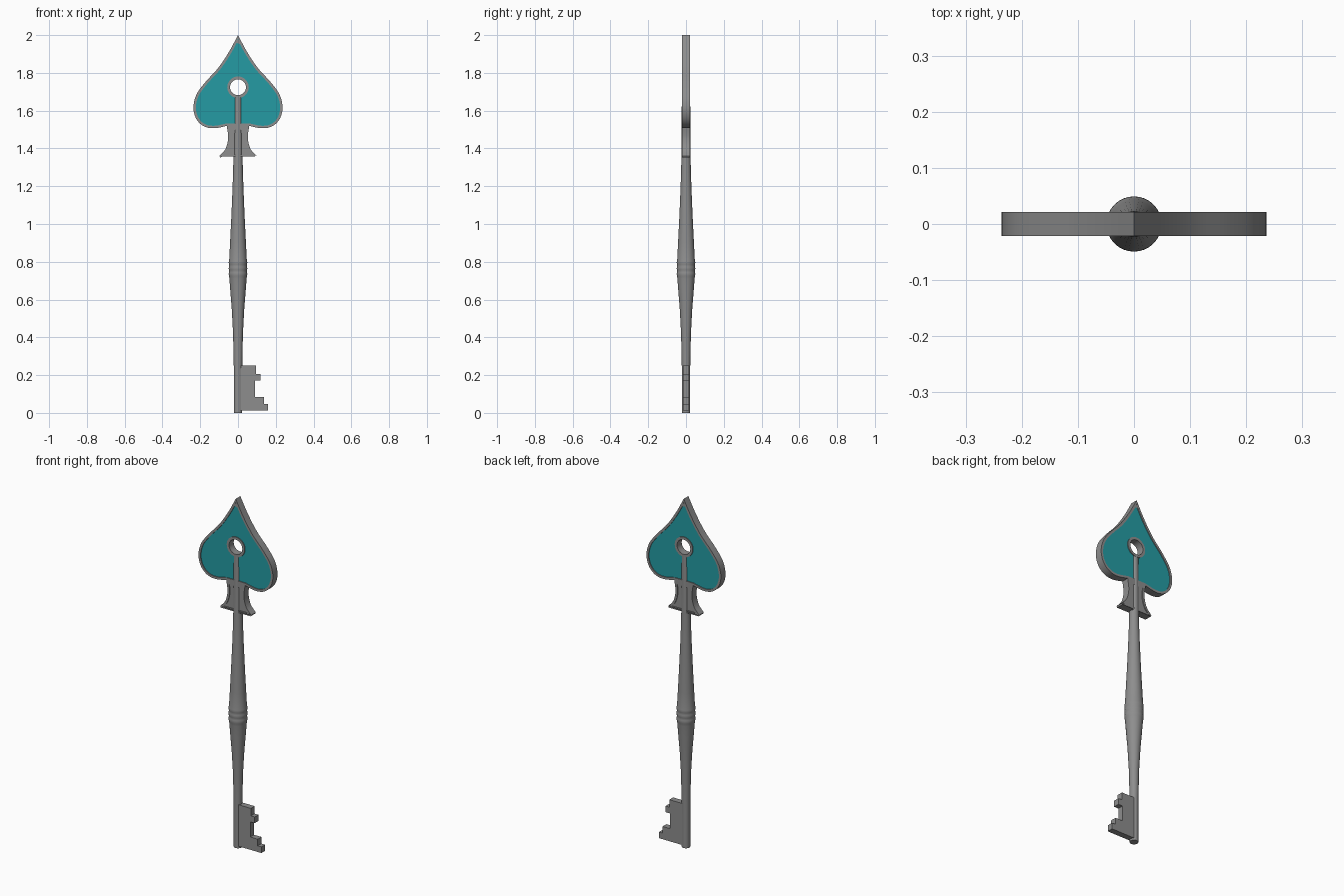
import bpy, bmesh, math
from mathutils import Vector

if "Cube" in bpy.data.objects:
    bpy.data.objects.remove(bpy.data.objects["Cube"])

teal = bpy.data.materials.new("teal_enamel")
teal.diffuse_color = (0.018, 0.33, 0.37, 1)
teal.use_nodes = True
teal.node_tree.nodes["Principled BSDF"].inputs["Base Color"].default_value = teal.diffuse_color
iron = bpy.data.materials.new("dark_iron")
iron.diffuse_color = (0.27, 0.27, 0.27, 1)
iron.use_nodes = True
iron.node_tree.nodes["Principled BSDF"].inputs["Base Color"].default_value = iron.diffuse_color


def smooth_path(pts, n=5):
    """Catmull-Rom samples through an open list of points."""
    p = [Vector(q) for q in pts]
    p = [2 * p[0] - p[1]] + p + [2 * p[-1] - p[-2]]
    out = []
    for i in range(1, len(p) - 2):
        a, b, c, d = p[i - 1:i + 3]
        for k in range(n):
            t = k / n
            out.append(0.5 * (2 * b + (c - a) * t + (2 * a - 5 * b + 4 * c - d) * t * t
                              + (3 * b - a - 3 * c + d) * t ** 3))
    return out + [p[-2]]


def mirror_loop(right):
    """Close a right-hand outline (top to bottom) with its mirror image."""
    left = [Vector((-q.x, q.y)) for q in reversed(right) if q.x > 1e-4]
    return right + left


def inset(loop, d):
    """Move a clockwise loop inwards by d."""
    out = []
    for i, q in enumerate(loop):
        u = (q - loop[i - 1]).normalized()
        v = (loop[(i + 1) % len(loop)] - q).normalized()
        n1, n2 = Vector((u.y, -u.x)), Vector((v.y, -v.x))
        out.append(q + (n1 + n2) * d / max(0.6, 1 + n1.dot(n2)))
    return out


def circle(r, z, n=32):
    return [Vector((r * math.sin(2 * math.pi * i / n), z + r * math.cos(2 * math.pi * i / n)))
            for i in range(n)]


def finish(ob, mat, angle):
    ob.data.materials.clear()
    ob.data.materials.append(mat)
    bpy.ops.object.select_all(action='DESELECT')
    ob.select_set(True)
    bpy.context.view_layer.objects.active = ob
    bpy.ops.object.shade_smooth_by_angle(angle=math.radians(angle))


def plate(name, loops, half, mat=iron):
    """Extruded flat shape in the XZ plane; inner loops become holes."""
    cu = bpy.data.curves.new(name, 'CURVE')
    cu.dimensions = '2D'
    cu.fill_mode = 'BOTH'
    cu.extrude = half
    for loop in loops:
        s = cu.splines.new('POLY')
        s.points.add(len(loop) - 1)
        for pt, q in zip(s.points, loop):
            pt.co = (q[0], q[1], 0, 1)
        s.use_cyclic_u = True
    ob = bpy.data.objects.new(name, cu)
    ob.rotation_euler.x = math.pi / 2
    bpy.context.collection.objects.link(ob)
    bpy.ops.object.select_all(action='DESELECT')
    ob.select_set(True)
    bpy.context.view_layer.objects.active = ob
    bpy.ops.object.convert(target='MESH')
    ob = bpy.context.object
    bm = bmesh.new()
    bm.from_mesh(ob.data)
    bmesh.ops.remove_doubles(bm, verts=bm.verts, dist=1e-5)
    bmesh.ops.recalc_face_normals(bm, faces=bm.faces)
    bm.to_mesh(ob.data)
    bm.free()
    finish(ob, mat, 30)


HALF, RECESS, HOLE_Z = 0.021, 0.016, 1.724

# Spade: raised rim with a recessed teal panel
spade = mirror_loop(smooth_path([(0, 2.0), (.048, 1.911), (.105, 1.826), (.172, 1.752),
                                 (.220, 1.685), (.236, 1.615), (.220, 1.555), (.180, 1.517),
                                 (.125, 1.507), (.056, 1.520)]))
plate("spade_rim", [spade, inset(spade, 0.013)], HALF)
plate("spade_panel", [inset(spade, 0.007), circle(.05, HOLE_Z)], RECESS, teal)
plate("eyelet", [circle(.057, HOLE_Z), circle(.042, HOLE_Z)], HALF)

# Flared foot of the spade
foot = mirror_loop(smooth_path([(.060, 1.524), (.052, 1.455), (.066, 1.398), (.098, 1.36)])
                   + [Vector((.094, 1.352))])
plate("foot_rim", [foot, inset(foot, 0.013)], HALF)
plate("foot_panel", [inset(foot, 0.006)], RECESS)

# Toothed bit
plate("bit", [[(.0, .25), (.094, .25), (.094, .207), (.118, .207), (.118, .172), (.09, .172),
               (.09, .085), (.137, .085), (.137, .047), (.16, .047), (.16, .012), (.0, .012)]], 0.017)

# Turned shaft with soft beads in the middle
profile = [(.0222, 0), (.0225, .25), (.026, .42), (.033, .55), (.041, .65), (.0455, .71)]
for z in (.735, .765, .795):
    profile += [(.0468, z - .015), (.0485, z - .008), (.0492, z), (.0485, z + .008)]
profile += [(.0465, .812), (.042, .90), (.036, 1.02), (.030, 1.16), (.0258, 1.28),
            (.0242, 1.36), (.0232, 1.55), (.022, HOLE_Z - .05)]
bm = bmesh.new()
N = 32
rings = [[bm.verts.new((r * math.cos(2 * math.pi * i / N), r * math.sin(2 * math.pi * i / N), z))
          for i in range(N)] for r, z in profile]
for a, b in zip(rings, rings[1:]):
    for i in range(N):
        j = (i + 1) % N
        bm.faces.new((a[i], a[j], b[j], b[i]))
bm.faces.new(rings[0][::-1])
bm.faces.new(rings[-1])
me = bpy.data.meshes.new("shaft")
bm.to_mesh(me)
bm.free()
shaft = bpy.data.objects.new("shaft", me)
bpy.context.collection.objects.link(shaft)
finish(shaft, iron, 40)
